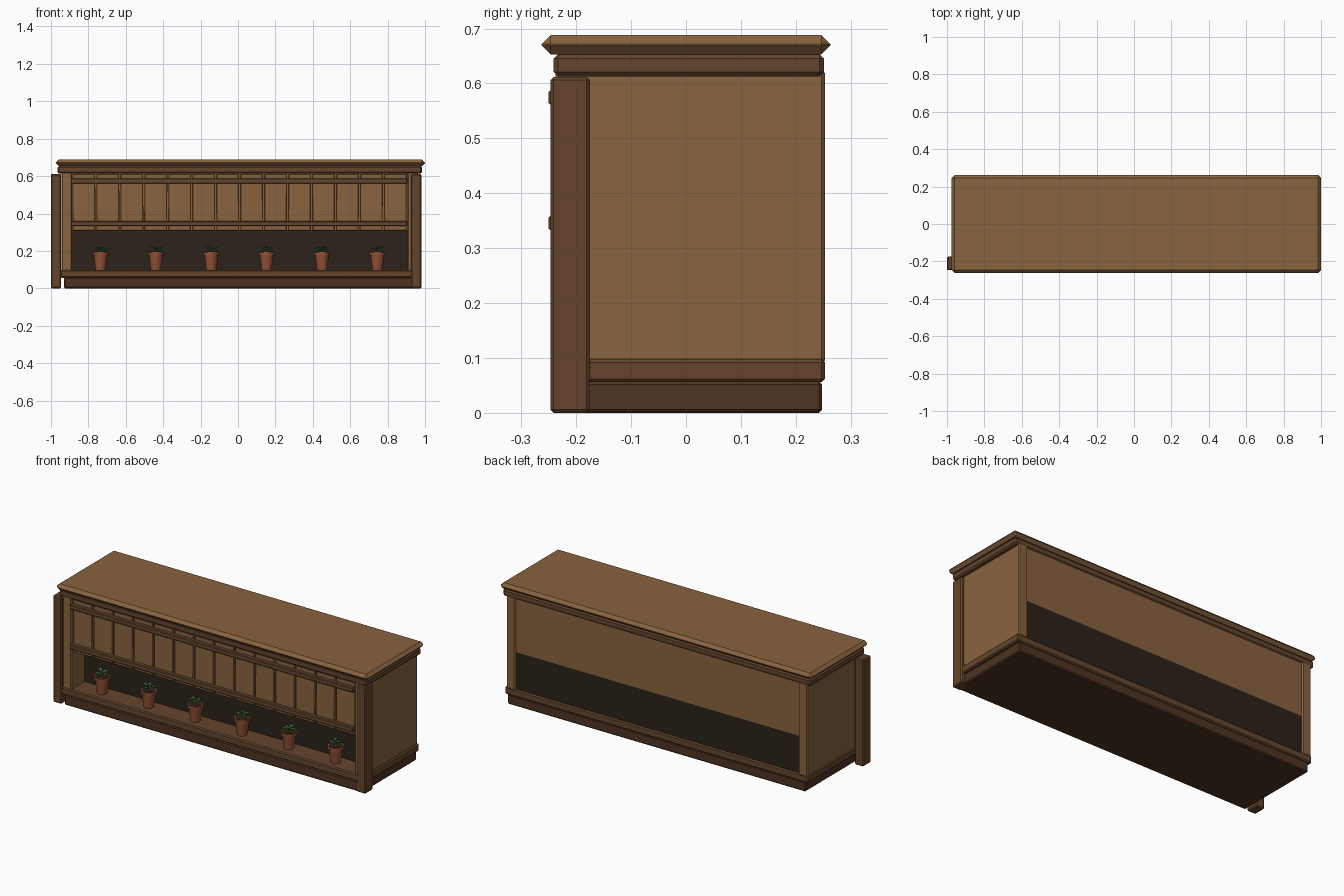
import bpy, math, random
from mathutils import Matrix

if "Cube" in bpy.data.objects:
    bpy.data.objects.remove(bpy.data.objects["Cube"])

random.seed(4)


def material(name, rgb):
    m = bpy.data.materials.new(name)
    m.diffuse_color = (*rgb, 1)
    m.use_nodes = True
    m.node_tree.nodes["Principled BSDF"].inputs["Base Color"].default_value = m.diffuse_color
    return m


WOOD = material("light wood", (0.25, 0.125, 0.05))
DARK = material("dark wood", (0.13, 0.06, 0.025))
PLINTH = material("plinth wood", (0.075, 0.034, 0.016))
SHADE = material("shadow wood", (0.025, 0.016, 0.010))
CLAY = material("terracotta", (0.30, 0.085, 0.038))
SOIL = material("soil", (0.03, 0.017, 0.01))
LEAF = material("leaf", (0.04, 0.19, 0.045))


def box(name, x, y, z, mat, bevel=0.006):
    """Chamfered box from (min, max) pairs."""
    bpy.ops.mesh.primitive_cube_add(size=1)
    o = bpy.context.object
    o.name = name
    mid = [(a + b) / 2 for a, b in (x, y, z)]
    size = [b - a for a, b in (x, y, z)]
    o.data.transform(Matrix.Diagonal((*size, 1)))
    o.location = mid
    o.data.materials.append(mat)
    if bevel:
        mod = o.modifiers.new("chamfer", "BEVEL")
        mod.width = bevel
        mod.segments = 1
    return o


def cone(name, r1, r2, z0, z1, x, y, mat, sides=16):
    bpy.ops.mesh.primitive_cone_add(vertices=sides, radius1=r1, radius2=r2,
                                    depth=z1 - z0, location=(x, y, (z0 + z1) / 2))
    o = bpy.context.object
    o.name = name
    o.data.materials.append(mat)
    bpy.ops.object.shade_smooth_by_angle(angle=math.radians(40))
    return o


# Counter top and the moulding below it
box("counter_top", (-0.975, 1.0), (-0.263, 0.263), (0.653, 0.688), WOOD, 0.0165)
box("top_moulding", (-0.965, 0.985), (-0.241, 0.251), (0.613, 0.653), DARK, 0.008)

# Base: plinth and floor slab
box("plinth", (-0.93, 0.957), (-0.243, 0.248), (0.0, 0.058), PLINTH)
box("floor_slab", (-0.95, 0.972), (-0.243, 0.253), (0.056, 0.098), DARK)

# Side walls
box("left_wall", (-0.945, -0.888), (-0.238, 0.253), (0.09, 0.625), WOOD)
box("right_wall", (0.905, 0.962), (-0.238, 0.253), (0.09, 0.625), WOOD)

# Front posts
for name, x0 in (("left_post", -1.0), ("right_post", 0.925)):
    box(name, (x0, x0 + 0.055), (-0.247, -0.175), (0.0, 0.612), DARK)

# Dark lower core and upper back board
box("lower_core", (-0.89, 0.907), (-0.12, 0.246), (0.06, 0.31), SHADE, 0)
box("back_board", (-0.89, 0.907), (0.222, 0.246), (0.31, 0.62), WOOD, 0)

# Row of slightly crooked front planks
COUNT, X0, X1 = 14, -0.888, 0.905
step = (X1 - X0) / COUNT
for i in range(COUNT):
    a = X0 + i * step
    p = box("front_plank", (a + 0.003, a + step - 0.003), (-0.228, -0.208),
            (0.308, 0.612), WOOD, 0.004)
    p.rotation_euler = (0, math.radians(random.uniform(-0.5, 0.5)),
                        math.radians(random.uniform(-1, 1)))

# Rails across the planks
box("upper_rail", (-0.893, 0.905), (-0.25, -0.225), (0.56, 0.588), DARK, 0.004)
box("lower_rail", (-0.893, 0.905), (-0.25, -0.225), (0.332, 0.360), DARK, 0.004)

# Potted seedlings along the shelf
for i in range(6):
    x, y = -0.735 + i * 0.296, -0.18
    cone("pot_body", 0.027, 0.038, 0.097, 0.182, x, y, CLAY)
    cone("pot_rim", 0.042, 0.043, 0.176, 0.194, x, y, CLAY)
    cone("pot_soil", 0.036, 0.036, 0.19, 0.196, x, y, SOIL)
    cone("plant_stem", 0.004, 0.003, 0.19, 0.225, x, y, LEAF, 6)
    for k in range(5):
        ang = k * math.tau / 5 + i * 0.7
        bpy.ops.mesh.primitive_uv_sphere_add(segments=8, ring_count=6, radius=1)
        leaf = bpy.context.object
        leaf.name = "plant_leaf"
        leaf.scale = (0.018, 0.010, 0.004)
        leaf.location = (x + 0.02 * math.cos(ang), y + 0.02 * math.sin(ang),
                         0.212 + 0.005 * (k % 3))
        leaf.rotation_euler = (0, -0.2, ang)
        leaf.data.materials.append(LEAF)
        bpy.ops.object.shade_smooth_by_angle()
